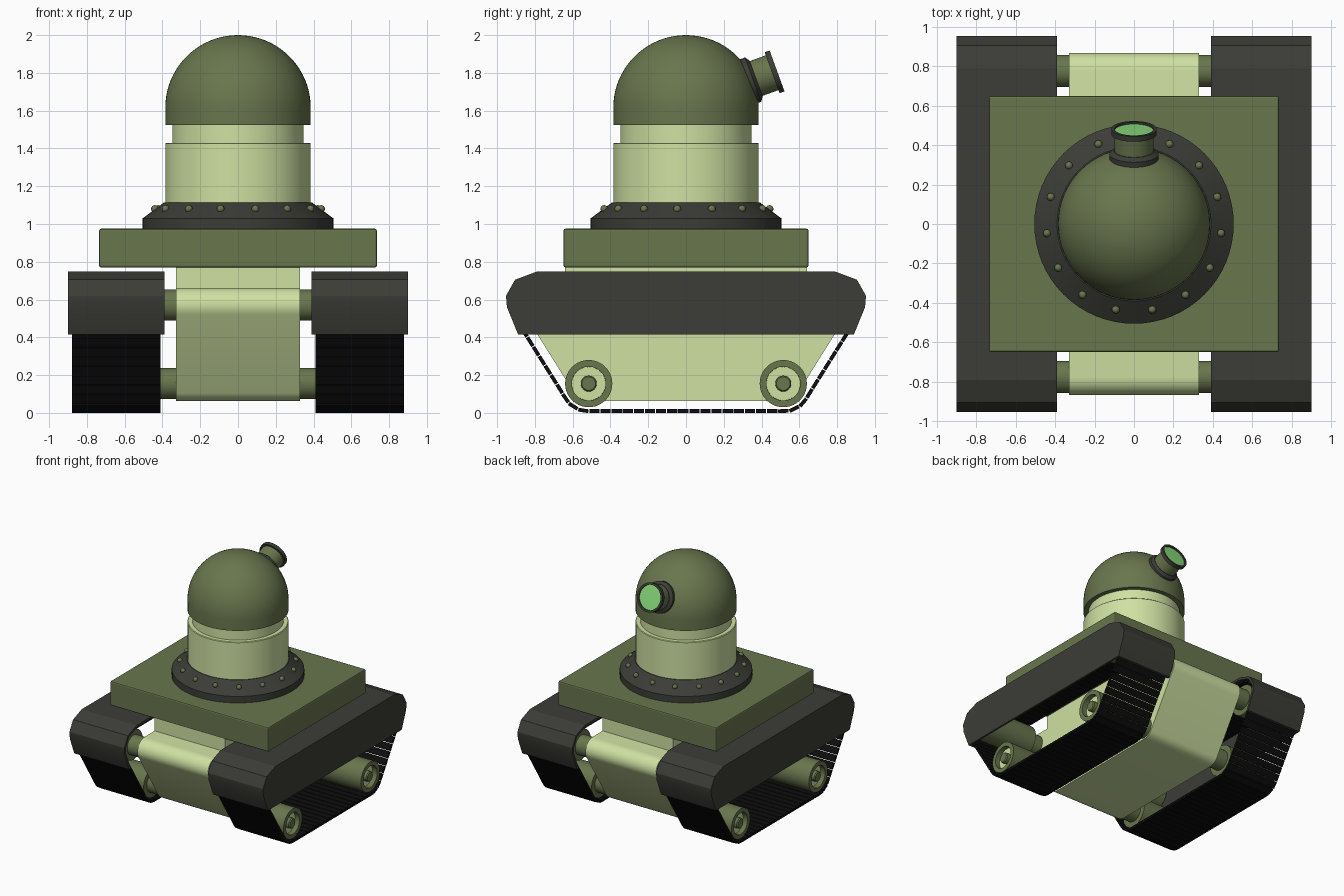
import bpy, bmesh
from math import sin, cos, pi, radians, atan2, hypot
from mathutils import Matrix, Vector

if "Cube" in bpy.data.objects:
    bpy.data.objects.remove(bpy.data.objects["Cube"])


def material(name, *rgb):
    m = bpy.data.materials.new(name)
    m.diffuse_color = (*rgb, 1)
    m.use_nodes = True
    m.node_tree.nodes["Principled BSDF"].inputs["Base Color"].default_value = m.diffuse_color
    return m


OLIVE = material("olive", 0.14, 0.18, 0.075)
PALE = material("pale_green", 0.62, 0.75, 0.36)
DARK = material("dark_grey", 0.045, 0.046, 0.038)
BLACK = material("black", 0.004, 0.004, 0.004)
GLASS = material("glass_green", 0.25, 0.70, 0.20)


def finish(bm, name, mat, angle=35, bevel=0):
    bmesh.ops.recalc_face_normals(bm, faces=bm.faces)
    me = bpy.data.meshes.new(name)
    bm.to_mesh(me)
    bm.free()
    ob = bpy.data.objects.new(name, me)
    bpy.context.collection.objects.link(ob)
    me.materials.append(mat)
    if bevel:
        b = ob.modifiers.new("bevel", 'BEVEL')
        b.width, b.segments = bevel, 2
    bpy.ops.object.select_all(action='DESELECT')
    bpy.context.view_layer.objects.active = ob
    ob.select_set(True)
    if angle:
        bpy.ops.object.shade_smooth_by_angle(angle=radians(angle))
    return ob


def box(name, x, y, z0, z1, mat, bevel=0):
    bm = bmesh.new()
    bmesh.ops.create_cube(bm, size=1, matrix=Matrix.Translation((0, 0, (z0 + z1) / 2))
                          @ Matrix.Diagonal((2 * x, 2 * y, z1 - z0, 1)))
    return finish(bm, name, mat, 0, bevel)


def prism(name, profile, x0, x1, mat, angle=25):
    """Extrude a closed (y, z) profile along x."""
    bm = bmesh.new()
    f = bm.faces.new([bm.verts.new((x0, y, z)) for y, z in profile])
    new = bmesh.ops.extrude_face_region(bm, geom=[f])["geom"]
    bmesh.ops.translate(bm, vec=(x1 - x0, 0, 0),
                        verts=[v for v in new if isinstance(v, bmesh.types.BMVert)])
    return finish(bm, name, mat, angle)


def lathe(name, profile, mat, matrix=Matrix(), steps=64):
    """Spin an (r, z) profile around z."""
    bm = bmesh.new()
    vs = [bm.verts.new((r, 0, z)) for r, z in profile]
    es = [bm.edges.new(p) for p in zip(vs, vs[1:])]
    bmesh.ops.spin(bm, geom=vs + es, axis=(0, 0, 1), cent=(0, 0, 0),
                   angle=2 * pi, steps=steps)
    bmesh.ops.remove_doubles(bm, verts=bm.verts, dist=1e-5)
    bm.transform(matrix)
    return finish(bm, name, mat)


# Wheel centres (y, z) and the loop wrapped around them at a given radius
LOW, HIGH = (0.515, 0.155), (0.775, 0.57)


def wrap(r, n=10):
    slope = atan2(-(HIGH[0] - LOW[0]), HIGH[1] - LOW[1])
    right = []
    for (cy, cz), a0, a1 in ((LOW, -pi / 2, slope), (HIGH, slope, pi / 2)):
        for i in range(n + 1):
            a = a0 + (a1 - a0) * i / n
            right.append((cy + r * cos(a), cz + r * sin(a)))
    return right + [(-y, z) for y, z in reversed(right)]


# Hull and deck
prism("hull", wrap(0.092), -0.328, 0.328, PALE)
box("hull_collar", 0.328, 0.64, 0.60, 0.78, PALE)
box("deck", 0.735, 0.648, 0.77, 0.975, OLIVE, 0.01)

# Fender profile: outer line and a thinner inner line
half = [(0.889, 0.415), (0.948, 0.56), (0.953, 0.62), (0.905, 0.705), (0.79, 0.748)]
inner = [(0.867, 0.415), (0.927, 0.56), (0.932, 0.615), (0.892, 0.69), (0.785, 0.728)]


def both(h):
    return h + [(-y, z) for y, z in reversed(h)]


def track_links(name, x0, x1, count=76, thick=0.02):
    path = wrap(0.155 - thick / 2)
    path.append(path[0])
    total = sum(hypot(b[0] - a[0], b[1] - a[1]) for a, b in zip(path, path[1:]))
    pitch, pos, k = total / count, 0.0, 0
    bm = bmesh.new()
    for a, b in zip(path, path[1:]):
        d = hypot(b[0] - a[0], b[1] - a[1])
        while k < count and k * pitch < pos + d:
            t = (k * pitch - pos) / d
            m = (Matrix.Translation(((x0 + x1) / 2, a[0] + (b[0] - a[0]) * t, a[1] + (b[1] - a[1]) * t))
                 @ Matrix.Rotation(atan2(b[1] - a[1], b[0] - a[0]), 4, 'X')
                 @ Matrix.Diagonal((abs(x1 - x0), pitch * 0.92, thick, 1)))
            bmesh.ops.create_cube(bm, size=1, matrix=m)
            k += 1
        pos += d
    return finish(bm, name, BLACK, 0)


for s, side in ((-1, "left"), (1, "right")):
    # Fender shell, open towards the hull and below
    prism(f"fender_shell_{side}", both(half) + both(inner)[::-1], s * 0.39, s * 0.885, DARK, 20)
    prism(f"fender_side_{side}", both(half), s * 0.885, s * 0.90, DARK, 20)
    track_links(f"track_{side}", s * 0.41, s * 0.88)
    # Rollers with axle, recessed disc and hub
    for y, z in (LOW, HIGH, (-LOW[0], LOW[1]), (-HIGH[0], HIGH[1])):
        m = Matrix.Translation((0, y, z)) @ Matrix.Rotation(s * pi / 2, 4, 'Y')
        lathe(f"roller_{side}", [(0, 0.30), (0.082, 0.30), (0.082, 0.43), (0.125, 0.43), (0.125, 0.87),
                                 (0.09, 0.87), (0.09, 0.82), (0, 0.82)], OLIVE, m, 40)
        lathe(f"roller_disc_{side}", [(0, 0.83), (0.0895, 0.83), (0.0895, 0.82)], PALE, m, 40)
        lathe(f"roller_hub_{side}", [(0.042, 0.82), (0.042, 0.86), (0.036, 0.868), (0, 0.868)], OLIVE, m, 24)

# Turret ring and rivets
lathe("turret_ring", [(0, 0.97), (0.505, 0.97), (0.505, 1.03), (0.39, 1.115), (0, 1.115)], DARK)
bm = bmesh.new()
for i in range(15):
    a = pi / 2 + 2 * pi * i / 15
    bmesh.ops.create_uvsphere(bm, u_segments=12, v_segments=8, radius=0.02,
                              matrix=Matrix.Translation((0.443 * cos(a), 0.443 * sin(a), 1.08)))
finish(bm, "ring_rivets", OLIVE)

# Turret body with neck, and dome
lathe("turret_body", [(0, 1.10), (0.385, 1.10), (0.385, 1.425), (0.38, 1.43), (0.348, 1.43),
                      (0.348, 1.54), (0, 1.54)], PALE)
lathe("dome", [(0, 1.525), (0.385, 1.525)]
      + [(0.385 * cos(pi / 2 * i / 20), 1.615 + 0.385 * sin(pi / 2 * i / 20)) for i in range(20)]
      + [(0, 2.0)], OLIVE)

# Eyepiece on the back of the dome, tilted 20 degrees upward
eye = Matrix.Translation((0, 0, 1.635)) @ Matrix.Rotation(radians(-70), 4, 'X')
lathe("eye_flange", [(0, 0.30), (0.125, 0.30), (0.125, 0.378), (0.102, 0.395), (0, 0.395)], DARK, eye, 48)
lathe("eye_tube", [(0.098, 0.38), (0.098, 0.49)], OLIVE, eye, 48)
lathe("eye_rim", [(0.095, 0.485), (0.115, 0.485), (0.115, 0.513), (0.098, 0.513), (0.098, 0.495)], DARK, eye, 48)
lathe("eye_lens", [(0.099, 0.488), (0.099, 0.503), (0, 0.506)], GLASS, eye, 48)
